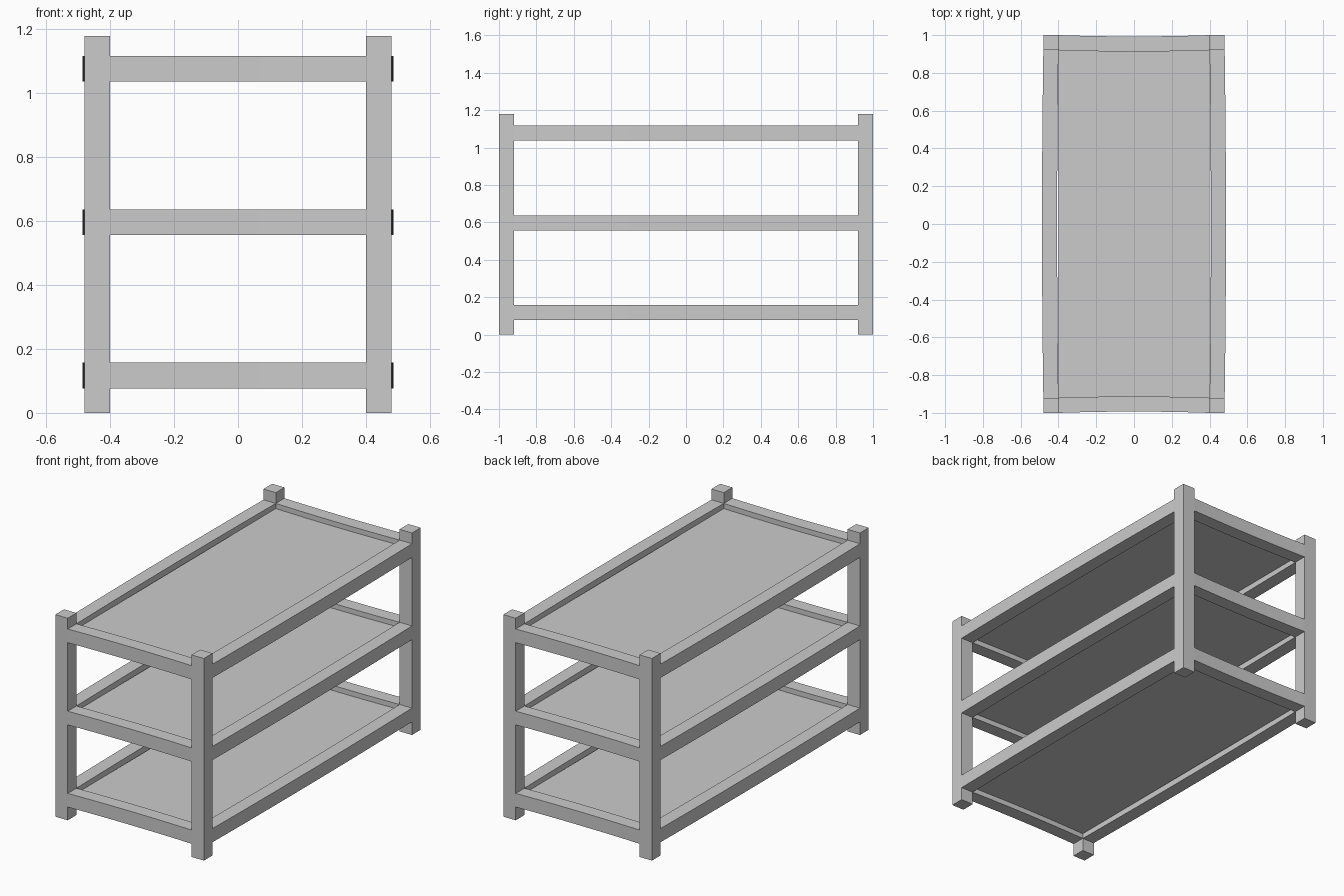
import bpy, bmesh

if "Cube" in bpy.data.objects:
    bpy.data.objects.remove(bpy.data.objects["Cube"])

HX, HY, T, H = 0.48, 1.0, 0.08, 1.18   # half width, half length, timber size, height
BOW, SEGS = 0.007, 12                  # slight bend of the rails
SHELF_Z = (0.077, 0.557, 1.037)        # underside of each rail frame
BOARD = 0.02


def finish(name, bm):
    bmesh.ops.recalc_face_normals(bm, faces=bm.faces)
    mesh = bpy.data.meshes.new(name)
    bm.to_mesh(mesh)
    bm.free()
    obj = bpy.data.objects.new(name, mesh)
    bpy.context.collection.objects.link(obj)
    return obj


def prism(name, outline, z0, z1):
    """Extrude a plan outline from z0 up to z1."""
    bm = bmesh.new()
    face = bm.faces.new([bm.verts.new((x, y, z0)) for x, y in outline])
    top = bmesh.ops.extrude_face_region(bm, geom=[face])["geom"]
    verts = [v for v in top if isinstance(v, bmesh.types.BMVert)]
    bmesh.ops.translate(bm, verts=verts, vec=(0, 0, z1 - z0))
    return finish(name, bm)


def rect(x0, x1, y0, y1):
    return [(x0, y0), (x1, y0), (x1, y1), (x0, y1)]


def bowed(half, inner, bow):
    """Plan strip along u, bent sideways by bow at its middle."""
    us = [-1 + 2 * i / SEGS for i in range(SEGS + 1)]
    near = [(u * half, inner + bow * (1 - u * u)) for u in us]
    far = [(u, v + T) for u, v in reversed(near)]
    return near + far


# Corner posts
for sx, side in ((-1, "left"), (1, "right")):
    for sy, end in ((-1, "front"), (1, "back")):
        prism(f"{end}_{side}_post",
              [(sx * x, sy * y) for x, y in rect(HX - T, HX, HY - T, HY)], 0, H)

for n, z in enumerate(SHELF_Z, 1):
    # End rails bend inward, side rails bend outward
    for s, end, side in ((-1, "front", "left"), (1, "back", "right")):
        prism(f"{end}_rail_{n}",
              [(u, s * v) for u, v in bowed(HX - T, HY - T, -BOW)], z, z + T)
        prism(f"{side}_rail_{n}",
              [(s * v, u) for u, v in bowed(HY - T, HX - T, BOW)], z, z + T)
    # Shelf board set in the middle of the rail height
    mid = z + T / 2
    prism(f"shelf_board_{n}", rect(T - HX, HX - T, T - HY, HY - T),
          mid - BOARD / 2, mid + BOARD / 2)
